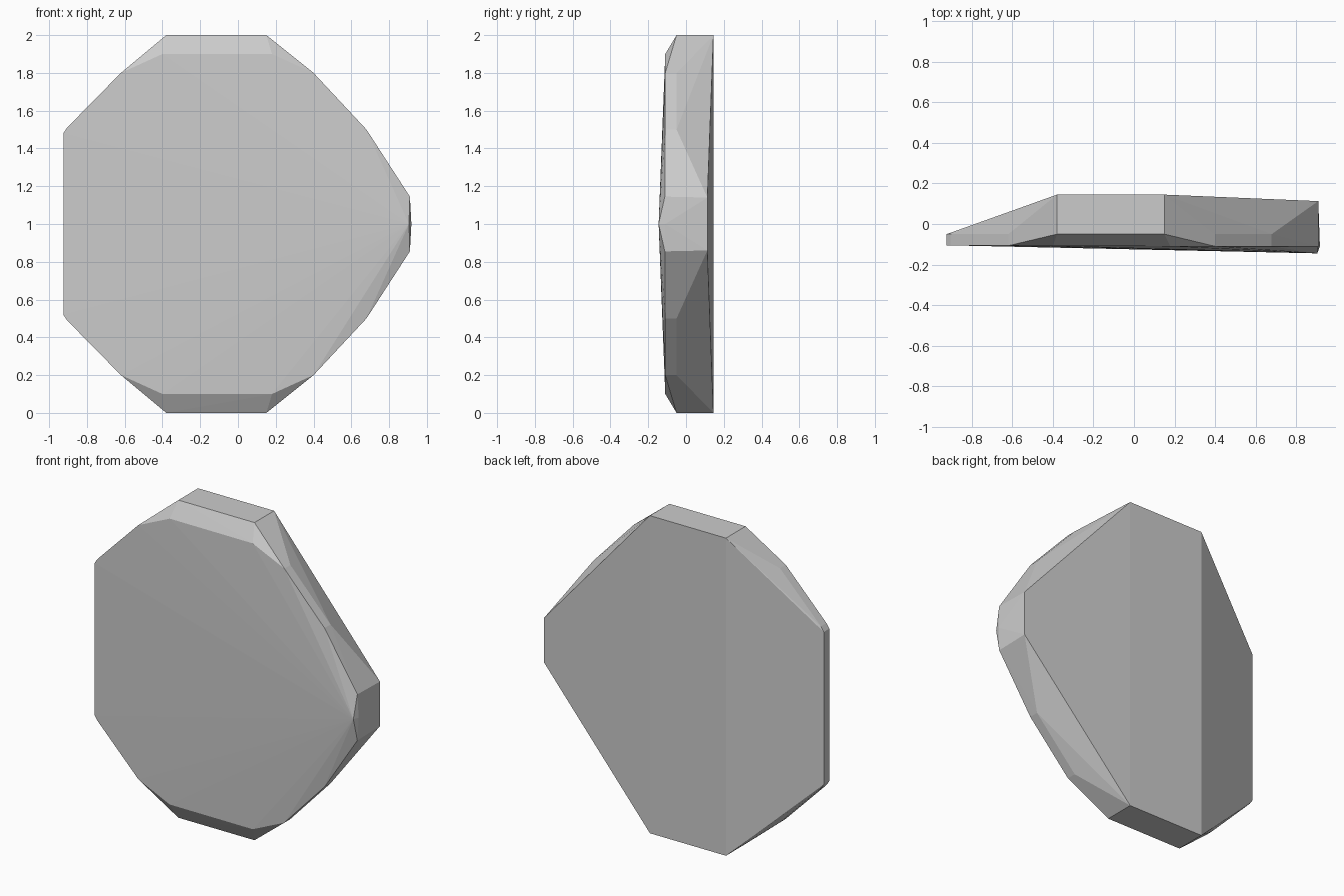
import bpy, bmesh

if "Cube" in bpy.data.objects:
    bpy.data.objects.remove(bpy.data.objects["Cube"])

# Faceted stone slab: one half outlined in layers, mirrored about mid height, then hulled
MID = 1.0
rim_front = [(-0.925, -0.105, 0.48), (-0.905, -0.105, 0.51), (-0.62, -0.107, 0.8),
             (-0.4, -0.108, 0.9), (0.18, -0.11, 0.9), (0.4, -0.11, 0.8),
             (0.68, -0.11, 0.5), (0.91, -0.112, 0.145)]
rim_middle = [(-0.925, -0.05, 0.48), (-0.905, -0.05, 0.51), (-0.62, -0.05, 0.8),
              (-0.38, -0.05, 1.0), (0.15, -0.05, 1.0), (0.4, -0.05, 0.8),
              (0.68, -0.05, 0.5)]
rim_back = [(-0.38, 0.145, 1.0), (0.15, 0.145, 1.0), (0.91, 0.113, 0.14)]
tip = [(0.918, -0.11, 0.0), (0.905, -0.145, 0.0)]

bm = bmesh.new()
for x, y, h in rim_front + rim_middle + rim_back:
    for side in (1, -1):
        bm.verts.new((x, y, MID + side * h))
for x, y, h in tip:
    bm.verts.new((x, y, MID + h))

hull = bmesh.ops.convex_hull(bm, input=bm.verts[:])
loose = set(hull["geom_interior"] + hull["geom_unused"])
bmesh.ops.delete(bm, geom=[v for v in loose if isinstance(v, bmesh.types.BMVert)], context='VERTS')
bmesh.ops.recalc_face_normals(bm, faces=bm.faces[:])

mesh = bpy.data.meshes.new("stone_slab")
bm.to_mesh(mesh)
bm.free()
slab = bpy.data.objects.new("stone_slab", mesh)
bpy.context.collection.objects.link(slab)

# Plain grey stone
grey = bpy.data.materials.new("grey stone")
grey.diffuse_color = (0.6, 0.6, 0.6, 1)
grey.use_nodes = True
grey.node_tree.nodes["Principled BSDF"].inputs["Base Color"].default_value = grey.diffuse_color
mesh.materials.append(grey)
